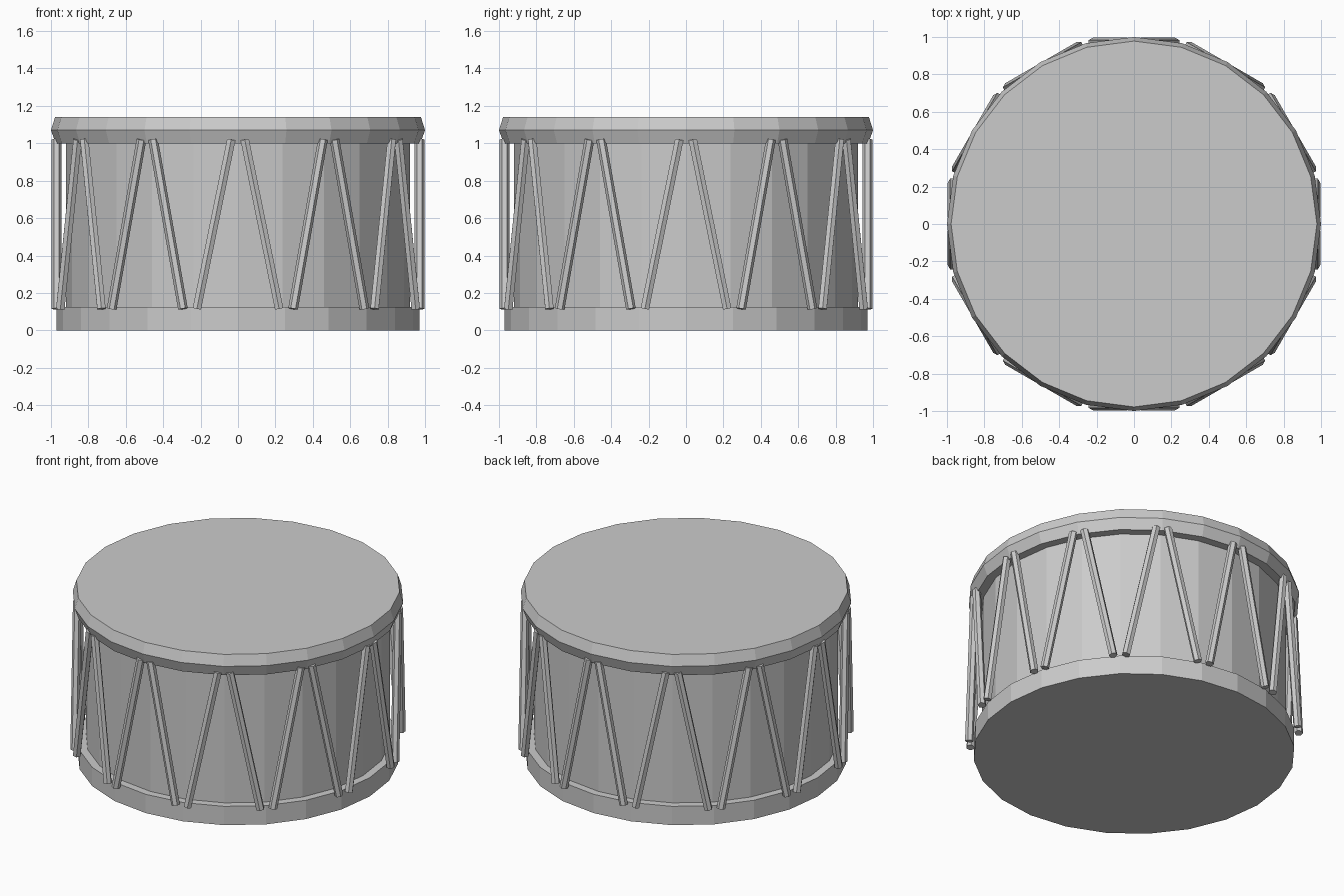
import bpy, bmesh
from math import sin, cos, pi
from mathutils import Vector, Matrix

if "Cube" in bpy.data.objects:
    bpy.data.objects.remove(bpy.data.objects["Cube"])

SIDES = 24


def lathe(name, profile, cap_start=False, cap_end=False):
    """Spin an (r, z) profile, bottom to top, into a flat-faced ring."""
    bm = bmesh.new()
    rings = [[bm.verts.new((r * cos(2 * pi * i / SIDES), r * sin(2 * pi * i / SIDES), z))
              for i in range(SIDES)] for r, z in profile]
    for a, b in zip(rings, rings[1:]):
        for i in range(SIDES):
            j = (i + 1) % SIDES
            bm.faces.new((a[i], a[j], b[j], b[i]))
    if cap_start:
        bm.faces.new(rings[0][::-1])
    if cap_end:
        bm.faces.new(rings[-1])
    finish(name, bm)


def finish(name, bm):
    mesh = bpy.data.meshes.new(name)
    bm.to_mesh(mesh)
    bm.free()
    bpy.context.collection.objects.link(bpy.data.objects.new(name, mesh))


def add_rod(bm, start, end, r):
    """Six-sided rod with one edge pointing outwards (-y)."""
    axis = (end - start).normalized()
    out = Vector((0, -1, 0))
    side = axis.cross(out)
    ends = [[bm.verts.new(p + r * (cos(k * pi / 3) * out + sin(k * pi / 3) * side))
             for k in range(6)] for p in (start, end)]
    a, b = ends
    for k in range(6):
        n = (k + 1) % 6
        bm.faces.new((a[k], a[n], b[n], b[k]))
    bm.faces.new(a[::-1])
    bm.faces.new(b)
    return a + b


# Drum body: base hoop, shell, and top rim with the drum skin
lathe("base_hoop", [(0.97, 0), (0.97, 0.125), (0.92, 0.125)], cap_start=True)
lathe("shell", [(0.92, 0.125), (0.92, 1.0)])
lathe("top_rim", [(0.92, 1.0), (0.975, 1.0), (1.0, 1.07), (0.978, 1.14)], cap_end=True)

# Zigzag tension cords: twelve flat inverted Vs around the shell
bm = bmesh.new()
for i in range(12):
    turn = Matrix.Rotation(i * pi / 6, 3, 'Z')
    for s in (-1, 1):
        verts = add_rod(bm, Vector((0.22 * s, -0.97, 0.115)),
                        Vector((0.036 * s, -0.97, 1.02)), 0.026)
        bmesh.ops.rotate(bm, verts=verts, cent=(0, 0, 0), matrix=turn)
bmesh.ops.recalc_face_normals(bm, faces=bm.faces[:])
finish("tension_cords", bm)
